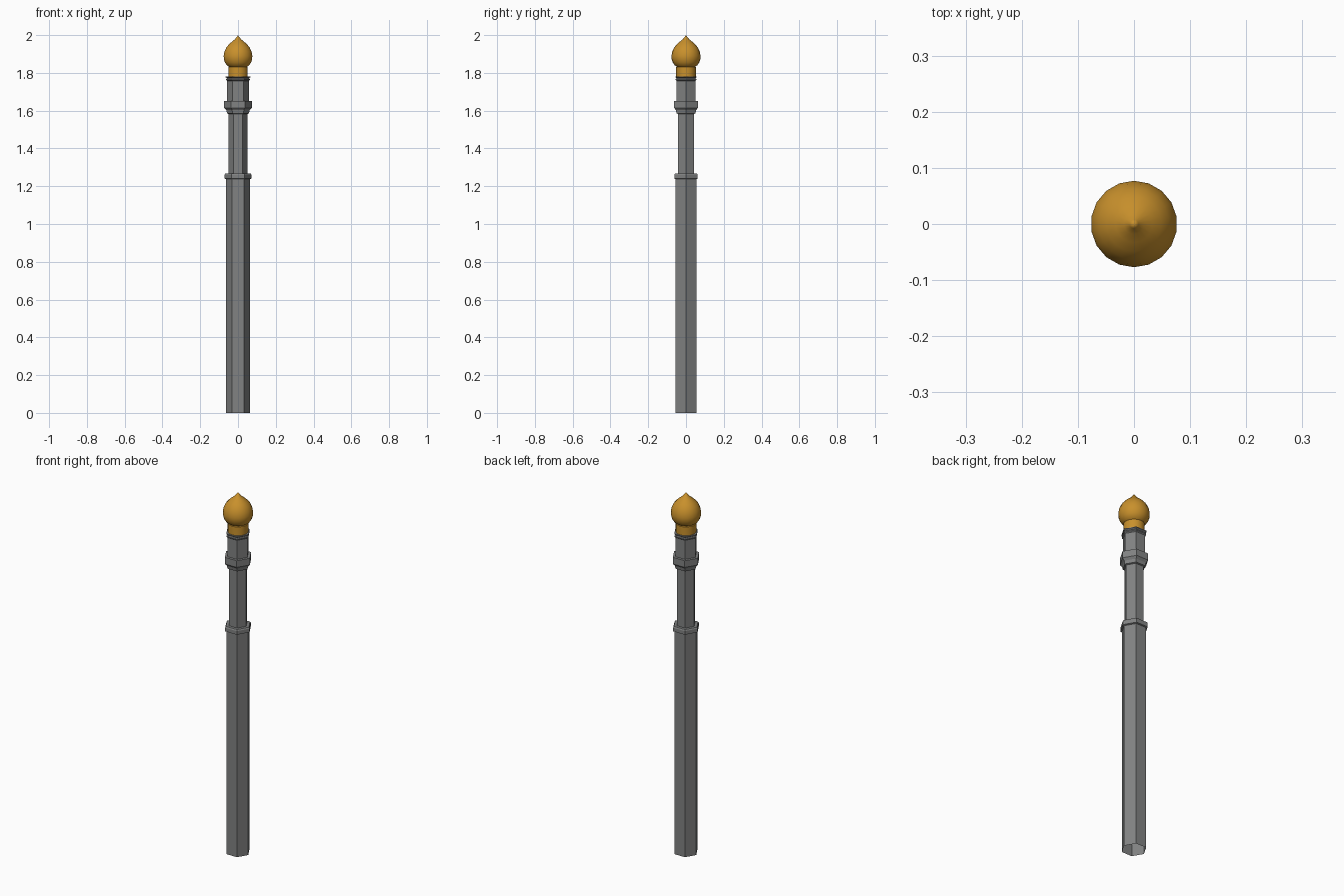
import bpy, bmesh, math

if "Cube" in bpy.data.objects:
    bpy.data.objects.remove(bpy.data.objects["Cube"])


def lathe(name, profile, sides, color, phase=0.0, smooth=False):
    """Stack rings of (radius, z), open below; radius 0 makes a tip."""
    bm = bmesh.new()
    rings = []
    for r, z in profile:
        if r == 0:
            rings.append([bm.verts.new((0, 0, z))])
        else:
            angles = [phase + 2 * math.pi * i / sides for i in range(sides)]
            rings.append([bm.verts.new((r * math.cos(a), r * math.sin(a), z)) for a in angles])
    for lo, hi in zip(rings, rings[1:]):
        for i in range(sides):
            j = (i + 1) % sides
            if len(hi) == 1:
                bm.faces.new((lo[i], lo[j], hi[0]))
            else:
                bm.faces.new((lo[i], lo[j], hi[j], hi[i]))
    if len(rings[-1]) > 1:
        bm.faces.new(rings[-1])
    mesh = bpy.data.meshes.new(name)
    bm.to_mesh(mesh)
    bm.free()
    obj = bpy.data.objects.new(name, mesh)
    bpy.context.collection.objects.link(obj)
    mat = bpy.data.materials.new(name + "_paint")
    mat.diffuse_color = color
    mat.use_nodes = True
    mat.node_tree.nodes["Principled BSDF"].inputs["Base Color"].default_value = mat.diffuse_color
    mesh.materials.append(mat)
    if smooth:
        bpy.ops.object.select_all(action='DESELECT')
        obj.select_set(True)
        bpy.context.view_layer.objects.active = obj
        bpy.ops.object.shade_smooth_by_angle(angle=math.radians(35))
    return obj


# Hexagonal dark grey post: lower shaft, collar, upper shaft, flared band, head, lip
lathe("post", [
    (0.063, 0), (0.063, 1.237), (0.071, 1.240), (0.071, 1.260), (0.067, 1.267),
    (0.050, 1.267), (0.050, 1.583), (0.058, 1.586), (0.062, 1.603), (0.073, 1.615),
    (0.073, 1.652), (0.057, 1.652), (0.057, 1.758), (0.063, 1.763), (0.063, 1.768),
    (0.058, 1.772), (0.065, 1.777), (0.065, 1.782)], 6, (0.22, 0.225, 0.225, 1))

# Gold onion finial with its neck
lathe("finial", [
    (0.052, 1.782), (0.052, 1.83), (0.048, 1.832), (0.060, 1.840),
    (0.070, 1.855), (0.076, 1.873), (0.077, 1.890), (0.073, 1.912), (0.063, 1.934),
    (0.049, 1.951), (0.033, 1.965), (0.018, 1.977), (0.008, 1.988), (0, 2.0)],
    18, (0.58, 0.28, 0.025, 1), math.pi / 18, smooth=True)
